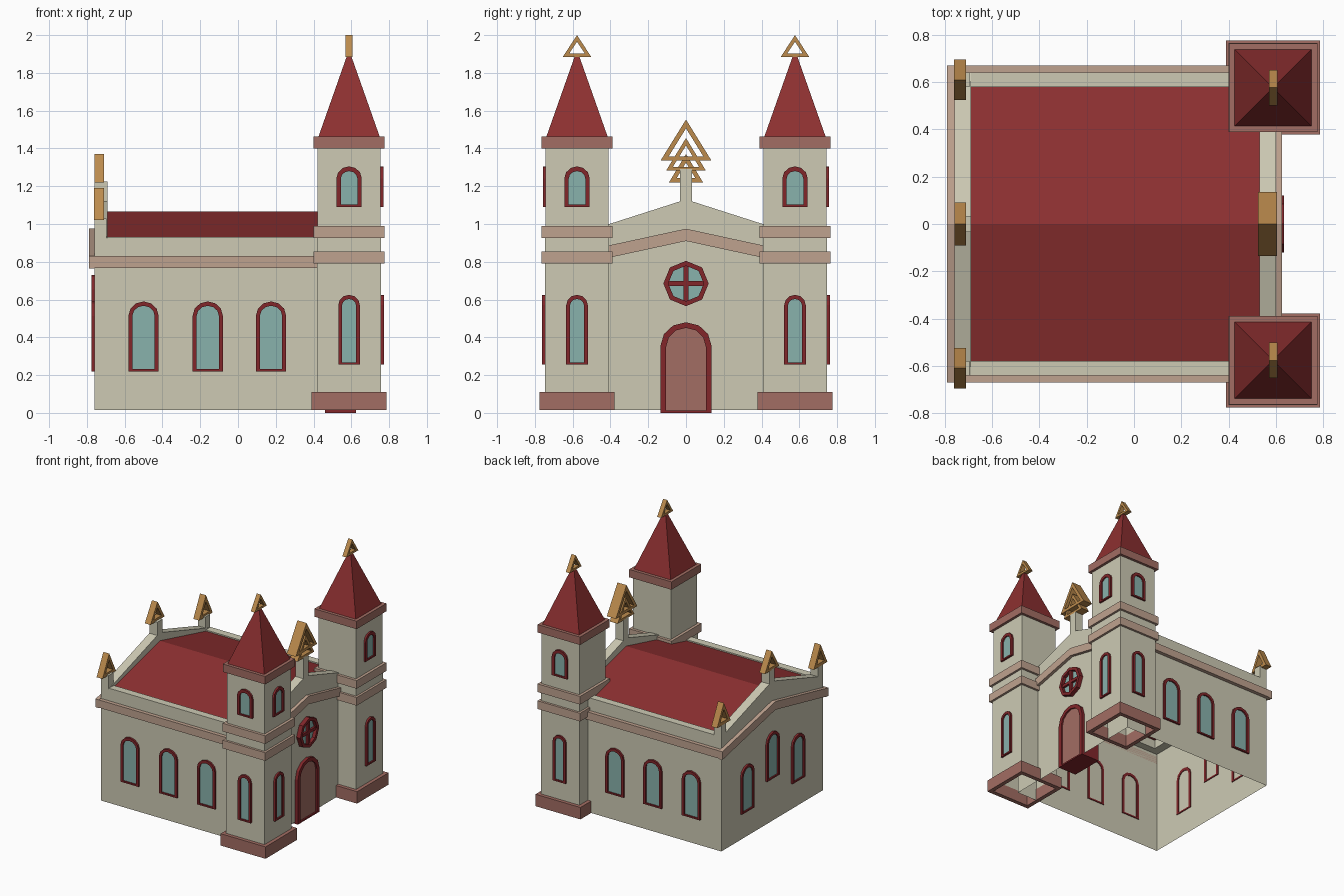
import bpy, bmesh, math

if "Cube" in bpy.data.objects:
    bpy.data.objects.remove(bpy.data.objects["Cube"])


def material(name, r, g, b):
    m = bpy.data.materials.new(name)
    lin = [((c / 255 + 0.055) / 1.055) ** 2.4 for c in (r, g, b)]
    m.diffuse_color = (*lin, 1)
    m.use_nodes = True
    m.node_tree.nodes["Principled BSDF"].inputs["Base Color"].default_value = m.diffuse_color
    return m


CREAM = material("cream_plaster", 205, 202, 180)
ROOF = material("roof_red", 142, 48, 49)
FRAME = material("frame_dark_red", 130, 38, 42)
GLASS = material("pale_teal_glass", 137, 178, 172)
GOLD = material("gold", 188, 139, 77)
BAND = material("tan_band", 191, 162, 143)
BROWN = material("rose_brown", 162, 109, 99)


def build(name, verts, faces, mat, fix=True):
    bm = bmesh.new()
    vs = [bm.verts.new(v) for v in verts]
    for f in faces:
        bm.faces.new([vs[i] for i in f])
    if fix:
        bmesh.ops.recalc_face_normals(bm, faces=bm.faces)
    me = bpy.data.meshes.new(name)
    bm.to_mesh(me)
    bm.free()
    me.materials.append(mat)
    ob = bpy.data.objects.new(name, me)
    bpy.context.collection.objects.link(ob)
    return ob


def side(direction, plane, centre=0.0):
    """Map (u right, v up, d outward) on a wall to world space."""
    return {"-y": lambda u, v, d: (centre + u, plane - d, v),
            "+y": lambda u, v, d: (centre - u, plane + d, v),
            "+x": lambda u, v, d: (plane + d, centre + u, v),
            "-x": lambda u, v, d: (plane - d, centre - u, v)}[direction]


def solid(name, pts, at, d0, d1, mat):
    n = len(pts)
    verts = [at(u, v, d) for d in (d0, d1) for u, v in pts]
    faces = [list(range(n)), list(range(n, 2 * n))]
    faces += [(i, (i + 1) % n, n + (i + 1) % n, n + i) for i in range(n)]
    return build(name, verts, faces, mat)


def ring(name, outer, inner, at, d0, d1, mat):
    n = len(outer)
    loops = [(outer, d0), (outer, d1), (inner, d1), (inner, d0)]
    verts = [at(u, v, d) for pts, d in loops for u, v in pts]
    faces = [(a * n + i, a * n + (i + 1) % n, (a + 1) % 4 * n + (i + 1) % n, (a + 1) % 4 * n + i)
             for a in range(4) for i in range(n)]
    return build(name, verts, faces, mat)


def panel(name, pts, at, d, mat):
    return build(name, [at(u, v, d) for u, v in pts], [list(range(len(pts)))], mat, False)


def rect(u0, u1, v0, v1):
    return [(u0, v0), (u1, v0), (u1, v1), (u0, v1)]


def box(name, x0, x1, y0, y1, z0, z1, mat):
    return solid(name, rect(y0, y1, z0, z1), side("+x", 0), x0, x1, mat)


def square_stack(name, cx, cy, levels, mat, cap=False, closed=False):
    """Loft of square rings (half_x, half_y, z)."""
    verts, n = [], len(levels)
    for hx, hy, z in levels:
        verts += [(cx + sx * hx, cy + sy * hy, z) for sx, sy in ((-1, -1), (1, -1), (1, 1), (-1, 1))]
    faces = [(4 * a + i, 4 * a + (i + 1) % 4, 4 * ((a + 1) % n) + (i + 1) % 4, 4 * ((a + 1) % n) + i)
             for a in range(n if closed else n - 1) for i in range(4)]
    if cap:
        faces.append([4 * n - 4 + i for i in range(4)])
    return build(name, verts, faces, mat, False)


def arch(half, z0, z1, rise):
    pts = [(-half, z0), (half, z0)]
    for i in range(7):
        a = math.pi * i / 6
        pts.append((half * math.cos(a), z1 - rise + rise * math.sin(a)))
    return pts


def window(name, at, half, z0, z1, t):
    outer = arch(half, z0, z1, half * 0.95)
    inner = arch(half - t, z0 + 0.012, z1 - t * 1.1, (half - t) * 0.9)
    ring(name + "_frame", outer, inner, at, -0.006, 0.015, FRAME)
    panel(name + "_glass", inner, at, 0.004, GLASS)


def ornament(name, at, half, z0, z1, depth, hole=0.55):
    outer = [(-half, z0), (half, z0), (0, z1)]
    c = z0 + (z1 - z0) / 3
    inner = [(u * hole, c + (v - c) * hole) for u, v in outer]
    ring(name, outer, inner, at, 0, depth, GOLD)


# Nave: open-bottomed walls, parapets and roof
square_stack("nave_walls", -0.08, 0, [(0.68, 0.64, 0.015), (0.68, 0.64, 0.85)], CREAM)
gable = [(-0.64, 0.85), (0.64, 0.85), (0.64, 0.925), (0, 1.13), (-0.64, 0.925)]
solid("back_gable", gable, side("+x", 0), -0.76, -0.69, CREAM)
solid("front_gable", gable, side("+x", 0), 0.53, 0.60, CREAM)
solid("roof", [(-0.58, 0.92), (0.58, 0.92), (0, 1.065)], side("+x", 0), -0.69, 0.53, ROOF)


def gable_band(w):
    e = 0.217 * w
    return [(-w, 0.91 - e), (0, 0.91), (w, 0.91 - e), (w, 0.975 - e), (0, 0.975), (-w, 0.975 - e)]


solid("back_gable_band", gable_band(0.67), side("+x", 0), -0.79, -0.76, BAND)
solid("front_gable_band", gable_band(0.42), side("+x", 0), 0.59, 0.625, BAND)
for s, d in ((-1, "-y"), (1, "+y")):
    y = sorted((s * 0.58, s * 0.64))
    box("side_parapet", -0.69, 0.53, *y, 0.85, 0.93, CREAM)
    y = sorted((s * 0.64, s * 0.67))
    box("side_band", -0.79, 0.43, *y, 0.768, 0.83, BAND)
    for x in (-0.50, -0.16, 0.175):
        window("side_window", side(d, s * 0.64, x), 0.08, 0.22, 0.59, 0.021)
    box("corner_post", -0.76, -0.695, s * 0.61 - 0.03, s * 0.61 + 0.03, 0.9, 1.03, CREAM)
    ornament("corner_ornament", side("+x", -0.762, s * 0.61), 0.085, 1.02, 1.19, 0.052)
    window("back_window", side("-x", -0.76, s * 0.32), 0.08, 0.22, 0.59, 0.021)
window("back_middle_window", side("-x", -0.76), 0.08, 0.36, 0.73, 0.021)

# Gable posts with triangle ornaments
box("back_post", -0.76, -0.69, -0.033, 0.033, 1.08, 1.225, CREAM)
ornament("back_ornament", side("+x", -0.76), 0.09, 1.22, 1.37, 0.05)
box("front_post", 0.53, 0.60, -0.033, 0.033, 1.08, 1.29, CREAM)
ornament("front_ornament_large", side("+x", 0.525), 0.135, 1.335, 1.553, 0.08, 0.68)
ornament("front_ornament_small", side("+x", 0.53), 0.105, 1.283, 1.455, 0.07, 0.66)

# Door
front = side("+x", 0.60)
outer, inner = arch(0.135, 0.0, 0.48, 0.125), arch(0.105, 0.012, 0.45, 0.1)
ring("door_frame", outer, inner, front, -0.14, 0.024, FRAME)
panel("door", inner, front, 0.012, BROWN)


# Round window with cross bars
def octagon(r):
    return [(r * math.cos(i * math.pi / 4), 0.685 + r * math.sin(i * math.pi / 4)) for i in range(8)]


ring("round_window_frame", octagon(0.12), octagon(0.094), front, -0.006, 0.034, FRAME)
panel("round_window_glass", octagon(0.1), front, 0.008, GLASS)
solid("round_window_bar_upright", rect(-0.012, 0.012, 0.59, 0.78), front, 0, 0.026, FRAME)
solid("round_window_bar_level", rect(-0.095, 0.095, 0.673, 0.697), front, 0, 0.025, FRAME)

# Twin towers
CX = 0.588
for s, d in ((-1, "-y"), (1, "+y")):
    cy = s * 0.577
    square_stack("tower_walls", CX, cy, [(h, h, z) for h, z in
                 ((0.17, 0.015), (0.17, 0.95), (0.166, 0.95), (0.166, 1.41))], CREAM)
    for name, h, z0, z1, mat in (("tower_base", 0.198, 0.015, 0.11, BROWN),
                                 ("tower_lower_band", 0.188, 0.79, 0.855, BAND),
                                 ("tower_upper_band", 0.188, 0.925, 0.99, BAND),
                                 ("tower_crown", 0.187, 1.40, 1.463, BROWN)):
        i = 0.15 if name == "tower_crown" else 0.165
        square_stack(name, CX, cy, [(i, i, z0), (h, h, z0), (h, h, z1), (i, i, z1)], mat, closed=True)
    square_stack("spire", CX, cy, [(0.163, 0.163, 1.46), (0.012, 0.012, 1.888)], ROOF, cap=True)
    ornament("spire_ornament", side("+x", CX - 0.018, cy), 0.075, 1.885, 2.0, 0.036)
    for at, up in ((side(d, cy + s * 0.17, CX), side(d, cy + s * 0.166, CX)),
                   (side("+x", CX + 0.17, cy), side("+x", CX + 0.166, cy))):
        window("tower_lower_window", at, 0.057, 0.255, 0.625, 0.02)
        window("tower_upper_window", up, 0.067, 1.09, 1.305, 0.023)
